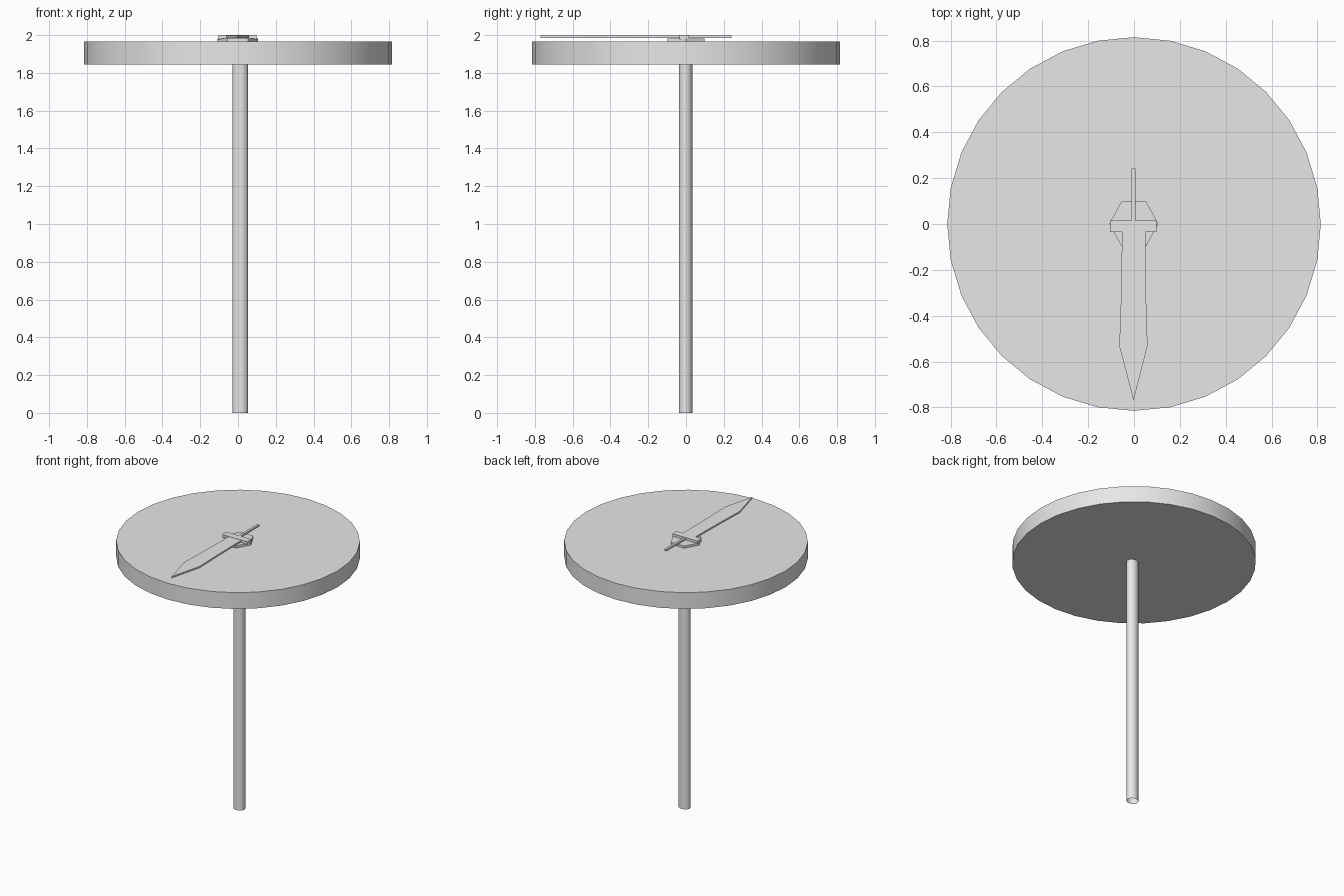
import bpy, bmesh, math

cube = bpy.data.objects.get("Cube")
if cube:
    bpy.data.objects.remove(cube, do_unlink=True)

grey = bpy.data.materials.new("light_grey")
grey.use_nodes = True
colour = (0.8, 0.8, 0.8, 1)
grey.diffuse_color = colour
grey.node_tree.nodes["Principled BSDF"].inputs["Base Color"].default_value = colour


def prism(name, outline, z0, z1, smooth=False, caps=True):
    """Extrude a counter-clockwise outline from z0 to z1."""
    bm = bmesh.new()
    low = [bm.verts.new((x, y, z0)) for x, y in outline]
    high = [bm.verts.new((x, y, z1)) for x, y in outline]
    n = len(outline)
    for i in range(n):
        j = (i + 1) % n
        bm.faces.new((low[i], low[j], high[j], high[i]))
    if caps:
        bm.faces.new(low[::-1])
        bm.faces.new(high)
    mesh = bpy.data.meshes.new(name)
    bm.to_mesh(mesh)
    bm.free()
    mesh.materials.append(grey)
    obj = bpy.data.objects.new(name, mesh)
    bpy.context.collection.objects.link(obj)
    if smooth:
        bpy.ops.object.select_all(action='DESELECT')
        obj.select_set(True)
        bpy.context.view_layer.objects.active = obj
        bpy.ops.object.shade_smooth_by_angle(angle=math.radians(30))
    return obj


def ellipse(rx, ry, sides, cx=0, cy=0):
    return [(cx + rx * math.cos(a), cy + ry * math.sin(a))
            for a in (2 * math.pi * i / sides for i in range(sides))]


def box(x0, x1, y0, y1):
    return [(x0, y0), (x1, y0), (x1, y1), (x0, y1)]


# Open tube post and round top
prism("post", ellipse(0.042, 0.036, 32, 0.012, -0.002), 0, 1.86, True, caps=False)
prism("disc", ellipse(0.815, 0.815, 32), 1.845, 1.965, True)

# Six-sided hub under the pointer
prism("hub", ellipse(0.107, 0.113, 6, -0.001, 0.001), 1.96, 1.982)

# Sword-shaped pointer
prism("guard", box(-0.104, 0.099, -0.034, 0.016), 1.978, 2.0)
prism("handle", box(-0.01, 0.007, 0, 0.242), 1.985, 1.998)
blade = [(-0.052, -0.02), (-0.056, -0.3), (-0.064, -0.533), (-0.002, -0.77),
         (0.059, -0.533), (0.052, -0.3), (0.05, -0.02)]
prism("blade", blade, 1.985, 1.998)
